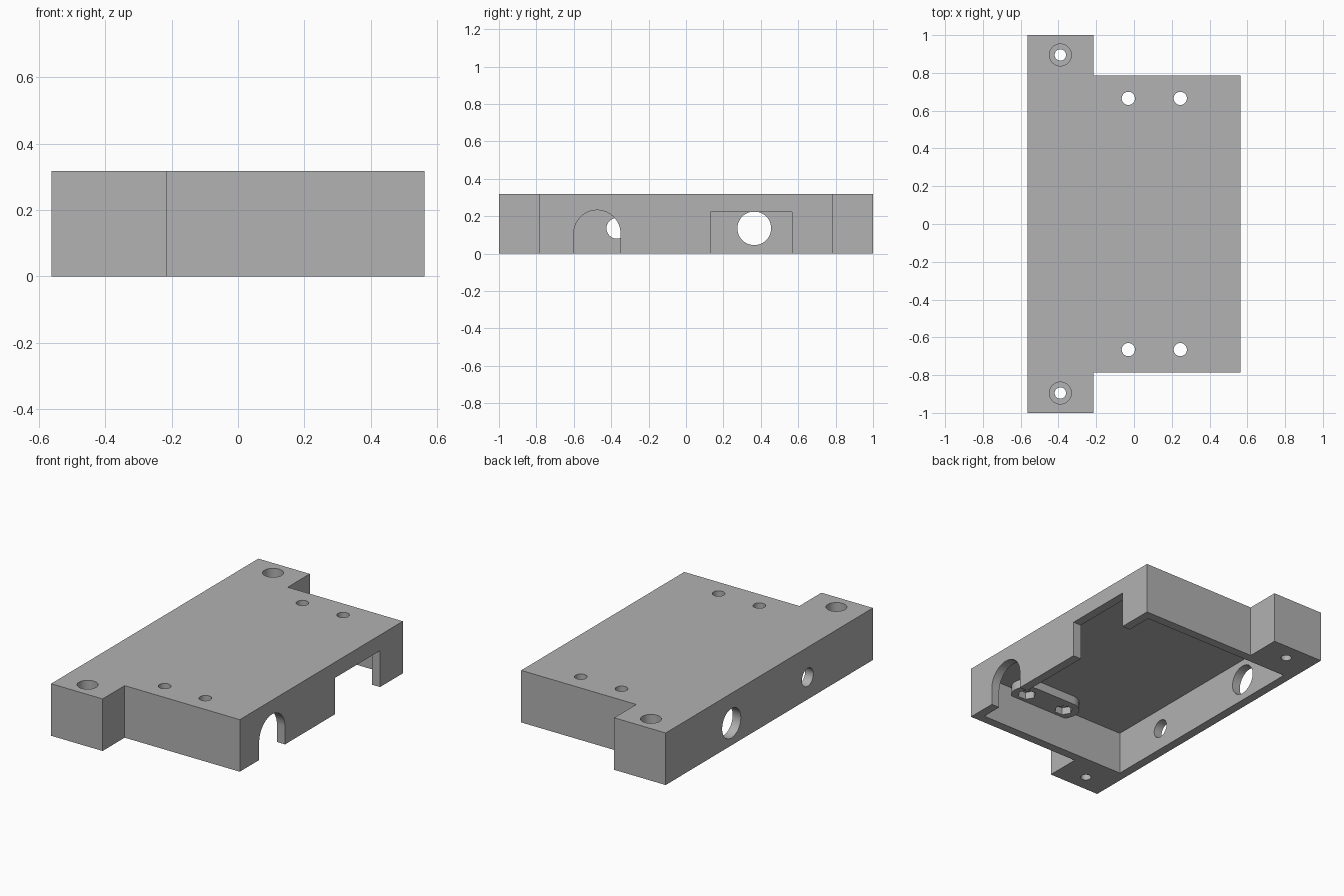
import bpy, bmesh, math
from mathutils import Vector

cube = bpy.data.objects.get("Cube")
if cube:
    bpy.data.objects.remove(cube, do_unlink=True)

grey = bpy.data.materials.new("plain grey")
grey.use_nodes = True
GREY = (0.445, 0.445, 0.445, 1)
grey.diffuse_color = GREY
grey.node_tree.nodes["Principled BSDF"].inputs["Base Color"].default_value = GREY


def arc(cx, cy, r, start=0, sweep=360, n=48):
    """Points along an arc; a full circle leaves out the repeated end."""
    count = n if sweep == 360 else n + 1
    angles = [math.radians(start + sweep * i / n) for i in range(count)]
    return [(cx + r * math.cos(a), cy + r * math.sin(a)) for a in angles]


def rect(x0, x1, y0, y1):
    return [(x0, y0), (x1, y0), (x1, y1), (x0, y1)]


def prism(name, outline, lo, hi, axis="Z"):
    """Extrude an outline along Z (x, y points) or X (y, z points)."""
    bm = bmesh.new()
    place = (lambda p: (p[0], p[1], lo)) if axis == "Z" else (lambda p: (lo, p[0], p[1]))
    face = bm.faces.new([bm.verts.new(place(p)) for p in outline])
    new = bmesh.ops.extrude_face_region(bm, geom=[face])["geom"]
    shift = Vector((0, 0, hi - lo) if axis == "Z" else (hi - lo, 0, 0))
    bmesh.ops.translate(bm, vec=shift, verts=[v for v in new if isinstance(v, bmesh.types.BMVert)])
    bmesh.ops.recalc_face_normals(bm, faces=bm.faces)
    mesh = bpy.data.meshes.new(name)
    bm.to_mesh(mesh)
    bm.free()
    mesh.materials.append(grey)
    obj = bpy.data.objects.new(name, mesh)
    bpy.context.collection.objects.link(obj)
    return obj


def combine(target, tool, operation="DIFFERENCE"):
    """Apply a boolean and discard its tool object."""
    tool.hide_render = True
    mod = target.modifiers.new("boolean", "BOOLEAN")
    mod.operation, mod.solver, mod.object = operation, "EXACT", tool
    bpy.ops.object.select_all(action="DESELECT")
    bpy.context.view_layer.objects.active = target
    target.select_set(True)
    bpy.ops.object.modifier_apply(modifier=mod.name)
    bpy.data.objects.remove(tool, do_unlink=True)


# Main dimensions
W, H, L = 0.563, 0.318, 0.787
WALL = 0.055
CEILING = H - WALL
EAR_X = -0.215

# Cover with two solid mounting ears
outline = [(-W, -1), (EAR_X, -1), (EAR_X, -L), (W, -L),
           (W, L), (EAR_X, L), (EAR_X, 1), (-W, 1)]
cover = prism("enclosure_cover", outline, 0, H)

# Open underside
ix, iy = W - WALL, L - WALL
combine(cover, prism("cavity", rect(-ix, ix, -iy, iy), -0.1, CEILING))

HOLES_X = (-0.03, 0.245)
for side in (-1, 1):
    # Rounded boss under the lid, with nut pockets and screw holes
    y = side * 0.665
    stadium = arc(HOLES_X[1], y, 0.09, -90, 180, 24) + arc(HOLES_X[0], y, 0.09, 90, 180, 24)
    combine(cover, prism("nut_boss", stadium, 0.21, H - 0.02), "UNION")
    for x in HOLES_X:
        combine(cover, prism("nut_pocket", arc(x, y, 0.053, n=6), 0.1, 0.255))
        combine(cover, prism("screw_hole", arc(x, y, 0.035), 0.1, 0.5))
    # Counterbored hole in each ear
    ear = (-0.39, side * 0.895)
    combine(cover, prism("ear_hole", arc(*ear, 0.03), -0.1, 0.5))
    combine(cover, prism("ear_counterbore", arc(*ear, 0.058), 0.12, 0.5))

# Cable openings in the +x wall
arch = [(-0.6, -0.1), (-0.35, -0.1)] + arc(-0.475, 0.107, 0.125, 0, 180, 32)
combine(cover, prism("arch_opening", arch, ix - 0.02, W + 0.1, "X"))
combine(cover, prism("notch", rect(0.13, 0.567, -0.1, 0.222), ix - 0.02, W + 0.1, "X"))

# Round openings in the -x wall
for y, r in ((0.365, 0.09), (-0.37, 0.055)):
    combine(cover, prism("round_opening", arc(y, 0.135, r), -W - 0.1, -ix + 0.02, "X"))

bpy.ops.object.select_all(action="DESELECT")
cover.select_set(True)
bpy.context.view_layer.objects.active = cover
bpy.ops.object.shade_smooth_by_angle(angle=math.radians(30))
